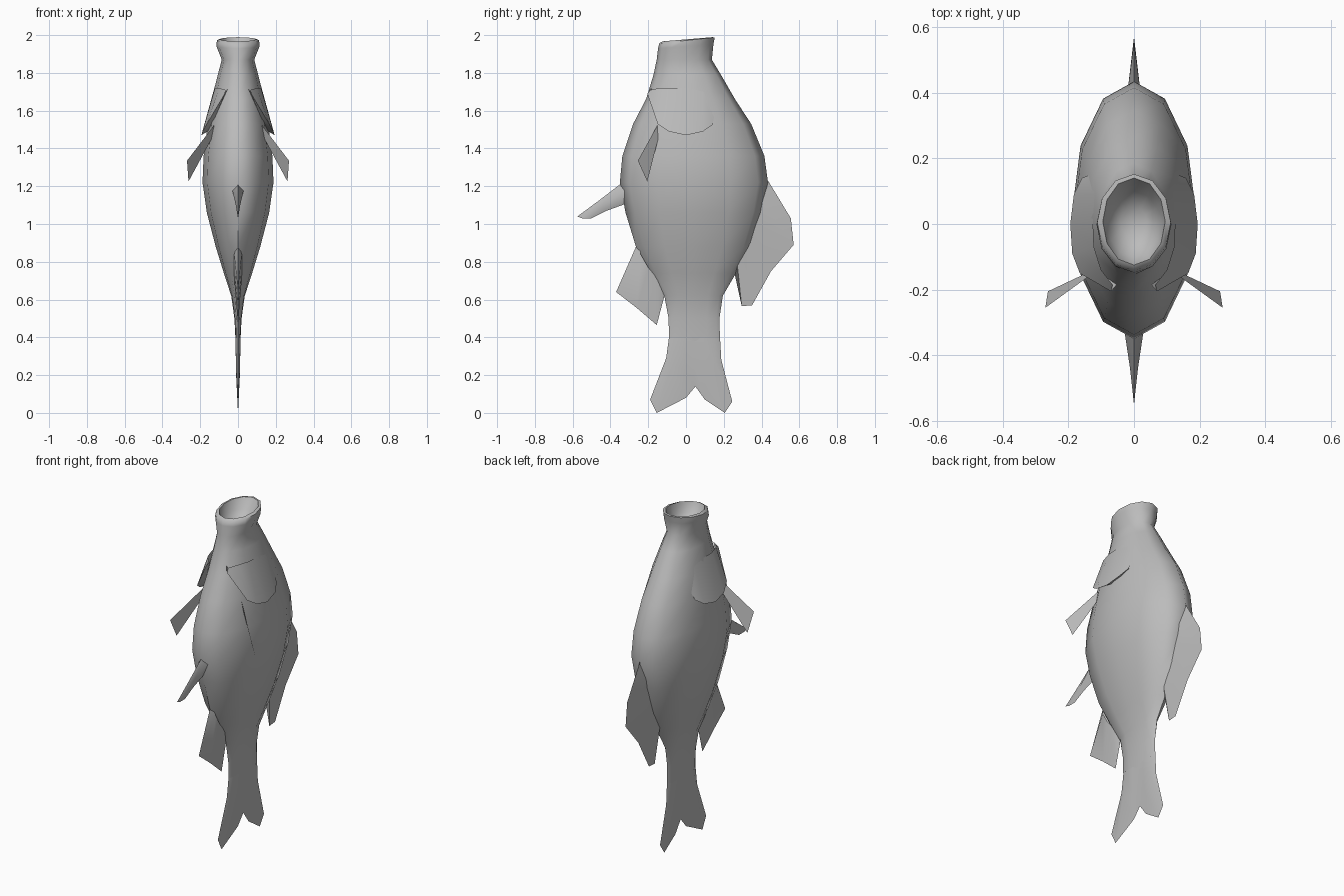
import bpy, bmesh, math

gray = bpy.data.materials.new("scale gray")
gray.diffuse_color = (0.5, 0.5, 0.5, 1)


def make(name, verts, faces, angle=60):
    mesh = bpy.data.meshes.new(name)
    mesh.from_pydata(verts, [], faces)
    mesh.materials.append(gray)
    bm = bmesh.new()
    bm.from_mesh(mesh)
    bmesh.ops.remove_doubles(bm, verts=bm.verts, dist=0.0005)
    bmesh.ops.recalc_face_normals(bm, faces=bm.faces)
    bm.to_mesh(mesh)
    bm.free()
    ob = bpy.data.objects.new(name, mesh)
    bpy.context.collection.objects.link(ob)
    bpy.ops.object.select_all(action='DESELECT')
    ob.select_set(True)
    bpy.context.view_layer.objects.active = ob
    bpy.ops.object.shade_smooth_by_angle(angle=math.radians(angle))
    return ob


def strip(rows):
    """Grid of quads through rows of equal length."""
    n = len(rows[0])
    return [(r * n + i, r * n + i + 1, (r + 1) * n + i + 1, (r + 1) * n + i)
            for r in range(len(rows) - 1) for i in range(n - 1)]


def fin(name, rows):
    """Lens-shaped fin in the middle plane: rows of ((y, z) points, half thickness)."""
    verts, faces = [], []
    for s in (1, -1):
        grid = [[(0 if i in (0, len(p) - 1) else s * t, y, z)
                 for i, (y, z) in enumerate(p)] for p, t in rows]
        k = len(verts)
        faces += [tuple(v + k for v in f) for f in strip(grid)]
        verts += [v for row in grid for v in row]
    make(name, verts, faces, 80)


# Body: twelve-sided rings (z, belly y, back y, half width, tilt), mouth cavity first
rings = [
    (1.88, -0.04, 0.05, 0.04, 0.0), (1.92, -0.10, 0.10, 0.08, 0.01),
    (1.978, -0.125, 0.14, 0.095, 0.011), (1.972, -0.142, 0.152, 0.112, 0.016),
    (1.94, -0.148, 0.145, 0.114, 0.01), (1.87, -0.155, 0.137, 0.086, 0.0),
    (1.79, -0.172, 0.185, 0.107, 0.0), (1.66, -0.212, 0.26, 0.140, 0.0),
    (1.53, -0.28, 0.345, 0.160, 0.0), (1.36, -0.337, 0.415, 0.182, 0.0),
    (1.22, -0.35, 0.434, 0.188, 0.0), (1.06, -0.32, 0.405, 0.165, 0.0),
    (0.88, -0.265, 0.345, 0.118, 0.0), (0.74, -0.19, 0.265, 0.075, 0.0),
    (0.62, -0.115, 0.195, 0.036, 0.0), (0.50, -0.092, 0.177, 0.019, 0.0),
    (0.38, -0.09, 0.18, 0.013, 0.0),
]
N = 12
verts, faces = [], []
for z, y0, y1, w, tilt in rings:
    for i in range(N):
        a = 2 * math.pi * i / N
        verts.append((w * math.sin(a), (y0 + y1) / 2 + (y1 - y0) / 2 * math.cos(a),
                      z + tilt * math.cos(a)))
for r in range(len(rings) - 1):
    for i in range(N):
        j = (i + 1) % N
        faces.append((r * N + i, r * N + j, (r + 1) * N + j, (r + 1) * N + i))
faces += [tuple(range(N)), tuple(range(len(verts) - N, len(verts)))]
make("body", verts, faces)

# Forked tail
fin("tail_fin", [
    ([(-.09, .40), (-.06, .40), (0, .40), (.045, .40), (.09, .40), (.15, .40), (.18, .40)], .013),
    ([(-.105, .29), (-.08, .25), (0, .22), (.045, .24), (.1, .22), (.16, .25), (.187, .28)], .011),
    ([(-.19, .07), (-.155, .0), (0, .08), (.05, .14), (.1, .07), (.205, .0), (.245, .06)], 0),
])

# Back fin
fin("dorsal_fin", [
    ([(.41, 1.24), (.40, 1.12), (.37, 1.0), (.34, .9), (.31, .85), (.27, .8), (.25, .77)], .02),
    ([(.434, 1.23), (.555, 1.03), (.57, .89), (.45, .75), (.35, .57), (.295, .565), (.28, .77)], 0),
])

# Rear belly fin
fin("anal_fin", [
    ([(-.25, .9), (-.24, .84), (-.2, .77), (-.15, .71), (-.11, .67)], .02),
    ([(-.265, .88), (-.37, .64), (-.26, .555), (-.155, .465), (-.11, .635)], 0),
])

# Front belly fin
fin("pelvic_fin", [
    ([(-.31, 1.24), (-.32, 1.18), (-.31, 1.11)], .03),
    ([(-.46, 1.125), (-.44, 1.1), (-.42, 1.07)], .012),
    ([(-.575, 1.04), (-.55, 1.03), (-.50, 1.03)], 0),
])

# Gill covers: flared shell over the cheek, with its edge tucked back to the body
edge = [(.07, -.205, 1.69), (.165, -.15, 1.53), (.188, -.09, 1.49), (.194, 0, 1.47),
        (.183, .09, 1.49), (.158, .14, 1.525)]
top = [(.065, -.185, 1.71), (.10, -.14, 1.72), (.122, -.07, 1.72), (.125, .01, 1.72),
       (.12, .09, 1.70), (.11, .16, 1.62)]
tuck = [(x * .75, y * .9, z + .03) for x, y, z in edge]
# Side fins: single flat blades
blade = [(.125, -.15, 1.525), (.27, -.255, 1.335), (.262, -.205, 1.225), (.135, -.145, 1.46)]
for side, s in (("right", 1), ("left", -1)):
    flip = lambda pts: [(s * x, y, z) for x, y, z in pts]
    rows = [flip(top), flip(edge), flip(tuck)]
    make("gill_cover_" + side, sum(rows, []), strip(rows), 50)
    make("pectoral_fin_" + side, flip(blade), [(0, 1, 2, 3)])
